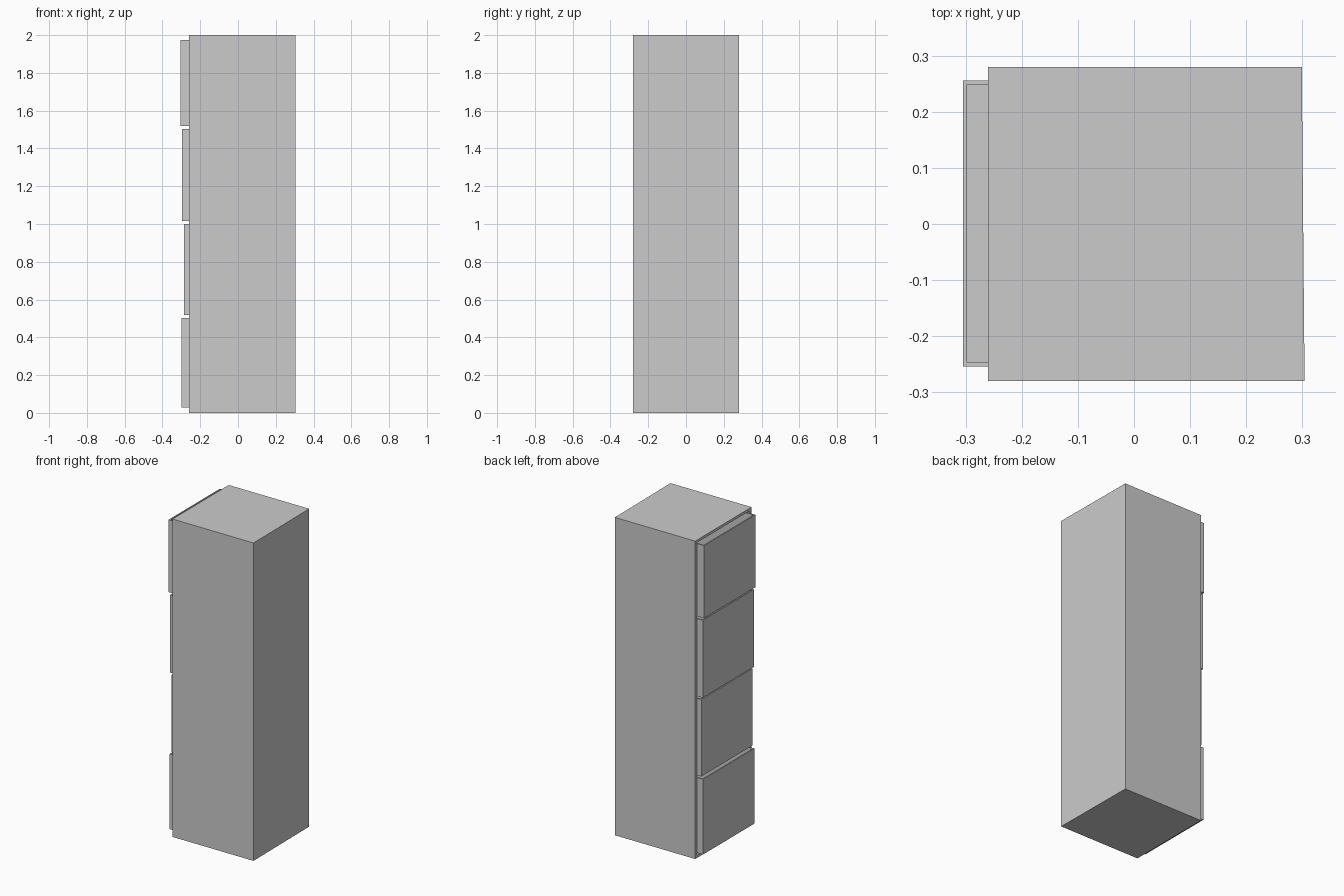
import bpy, bmesh
from mathutils import Vector

if "Cube" in bpy.data.objects:
    bpy.data.objects.remove(bpy.data.objects["Cube"])


def hollow_box(name, lo, hi, open_dir, wall, floor, skew=0.0):
    """Box with one open side, hollowed to leave walls and a floor."""
    lo, hi, open_dir = Vector(lo), Vector(hi), Vector(open_dir)
    bm = bmesh.new()
    bmesh.ops.create_cube(bm, size=1)
    for v in bm.verts:
        v.co = Vector([a + (c + 0.5) * (b - a) for a, b, c in zip(lo, hi, v.co)])
    bm.normal_update()
    face = max(bm.faces, key=lambda f: f.normal.dot(open_dir))
    bmesh.ops.inset_region(bm, faces=[face], thickness=wall)
    depth = abs((hi - lo).dot(open_dir)) - floor
    inner = bmesh.ops.extrude_discrete_faces(bm, faces=[face])["faces"][0]
    bmesh.ops.translate(bm, verts=inner.verts, vec=-open_dir * depth)
    # slight out-of-square rear wall
    for v in bm.verts:
        if v.co.x > 0:
            v.co.x -= skew * v.co.y
    bmesh.ops.recalc_face_normals(bm, faces=bm.faces)
    mesh = bpy.data.meshes.new(name)
    bm.to_mesh(mesh)
    bm.free()
    obj = bpy.data.objects.new(name, mesh)
    bpy.context.collection.objects.link(obj)
    return obj


# Cabinet shell, open towards -x
hollow_box("cabinet", (-0.26, -0.28, 0), (0.3015, 0.28, 2), (-1, 0, 0),
           0.023, 0.02, skew=0.009)

# Open-topped drawers, each pulled out a little: front x, bottom z, top z
drawers = [(-0.298, 0.029, 0.502), (-0.286, 0.517, 1.001),
           (-0.296, 1.015, 1.502), (-0.305, 1.518, 1.974)]
for i, (x, z0, z1) in enumerate(drawers, 1):
    hollow_box(f"drawer_{i}", (x, -0.254, z0), (x + 0.54, 0.256, z1),
               (0, 0, 1), 0.011, 0.011)
